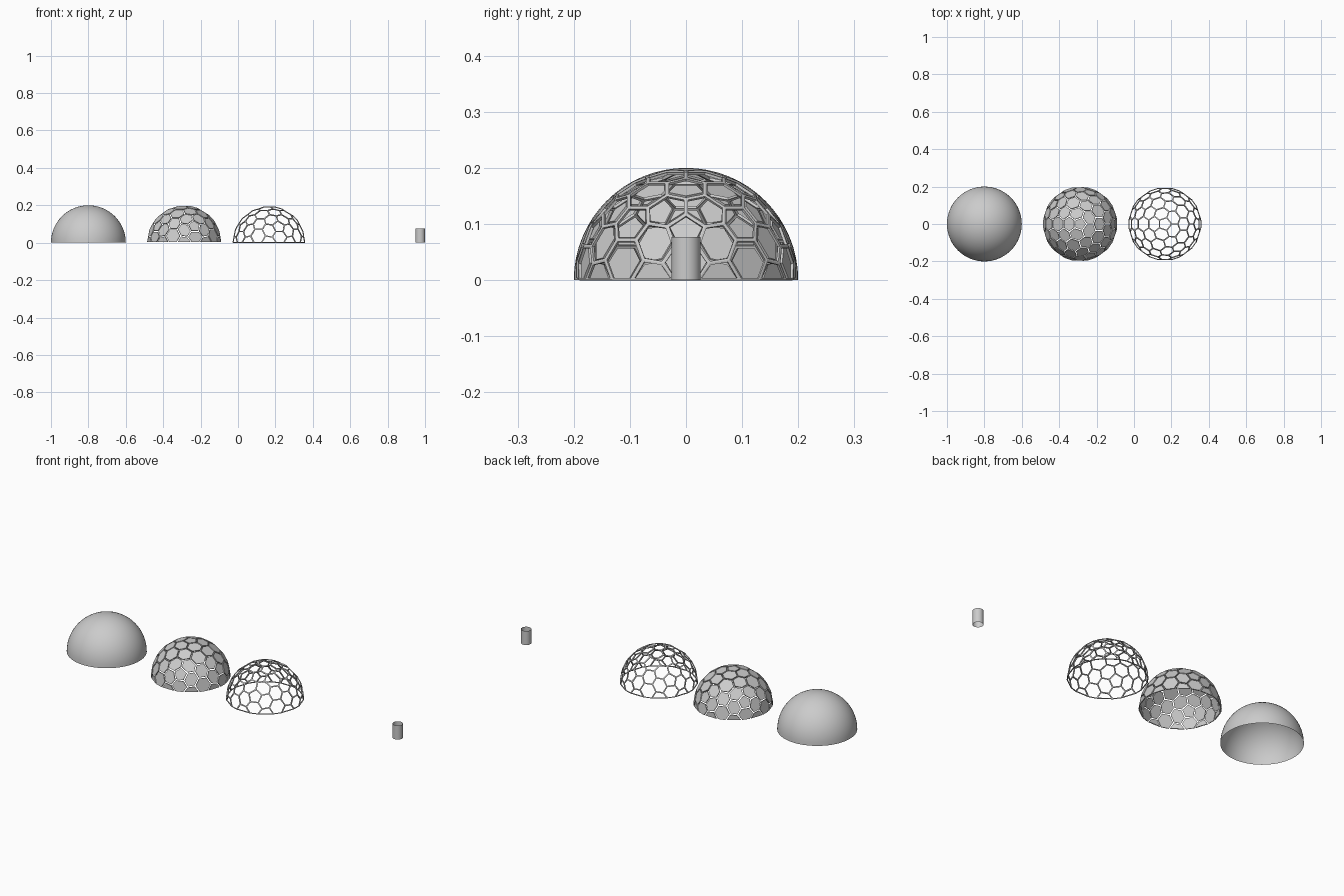
import bpy, bmesh
from mathutils import Vector

if "Cube" in bpy.data.objects:
    bpy.data.objects.remove(bpy.data.objects["Cube"])

R = 0.2        # dome radius
GAP = 0.0035   # half the gap between panels


def add_object(name, bm, x, smooth=False):
    me = bpy.data.meshes.new(name)
    bm.to_mesh(me)
    bm.free()
    for p in me.polygons:
        p.use_smooth = smooth
    ob = bpy.data.objects.new(name, me)
    ob.location.x = x
    bpy.context.collection.objects.link(ob)
    return ob


def cut_below_ground(bm):
    bmesh.ops.bisect_plane(bm, geom=bm.verts[:] + bm.edges[:] + bm.faces[:], dist=1e-5,
                           plane_co=(0, 0, 0), plane_no=(0, 0, 1), clear_inner=True)


def honeycomb_dome(name, x, radius, keep_panels, thickness):
    # Truncated geodesic sphere, halved, with every cell inset
    bm = bmesh.new()
    bmesh.ops.create_icosphere(bm, subdivisions=2, radius=R)
    bmesh.ops.bevel(bm, geom=bm.verts[:], offset=100 / 3, offset_type='PERCENT',
                    segments=1, profile=0.5, affect='VERTICES')
    cut_below_ground(bm)
    for v in bm.verts:
        v.co = v.co.normalized() * radius
    bmesh.ops.recalc_face_normals(bm, faces=bm.faces[:])
    for f in bm.faces:
        f.normal_update()
        if f.normal.dot(f.calc_center_median()) < 0:
            f.normal_flip()
    rims = bmesh.ops.inset_individual(bm, faces=bm.faces[:], thickness=GAP,
                                      use_even_offset=True)['faces']
    rim_set = set(rims)
    drop = [f for f in bm.faces if (f in rim_set) == keep_panels]
    bmesh.ops.delete(bm, geom=drop, context='FACES')
    ob = add_object(name, bm, x)
    mod = ob.modifiers.new("thickness", 'SOLIDIFY')
    mod.thickness = thickness
    mod.offset = -1
    return ob


# Smooth open dome
bm = bmesh.new()
bmesh.ops.create_uvsphere(bm, u_segments=64, v_segments=32, radius=R)
cut_below_ground(bm)
add_object("smooth_dome", bm, -0.8, smooth=True)

# Separate hexagon and pentagon panels
honeycomb_dome("dome_panels", -0.288, R, True, 0.005)

# Lattice that fills the gaps between the panels
honeycomb_dome("dome_frame", 0.165, 0.196, False, 0.005)

# Small open tube
bm = bmesh.new()
bmesh.ops.create_cone(bm, cap_ends=False, segments=32, radius1=0.026, radius2=0.026, depth=0.077)
bmesh.ops.translate(bm, verts=bm.verts[:], vec=Vector((0, 0, 0.0385)))
add_object("open_tube", bm, 0.974, smooth=True)
